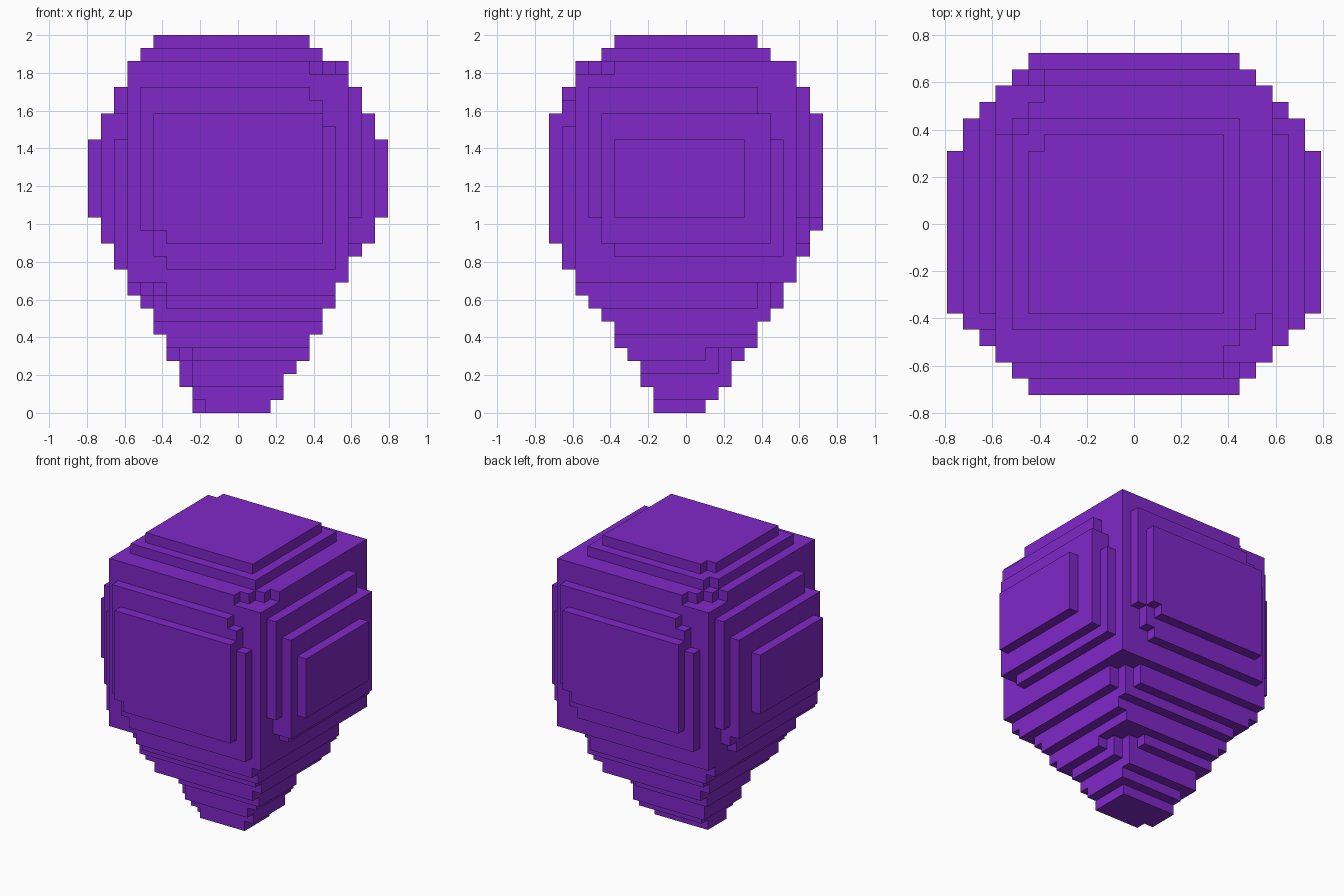
import bpy, bmesh

if "Cube" in bpy.data.objects:
    bpy.data.objects.remove(bpy.data.objects["Cube"])

U = 2 / 29          # edge of one block
cells = set()


def fill(x0, x1, y0, y1, z0, z1):
    """Fill an inclusive range of blocks."""
    cells.update((x, y, z) for x in range(x0, x1 + 1)
                 for y in range(y0, y1 + 1) for z in range(z0, z1 + 1))


def carve_corner(z, cx, cy, n):
    """Remove a stair-stepped triangle from a layer corner at (cx, cy)."""
    sx, sy = (1 if cx > 0 else -1), (1 if cy > 0 else -1)
    for i in range(n):
        for j in range(n - i):
            cells.discard((cx - sx * i, cy - sy * j, z))


# tapered foot: z, x range, y range
for z, x0, x1, y0, y1 in [
        (0, -3, 2, -2, 1), (1, -3, 3, -2, 2), (2, -4, 3, -3, 3),
        (3, -4, 4, -3, 3), (4, -5, 5, -4, 4), (5, -5, 5, -5, 5),
        (6, -6, 6, -5, 5), (7, -6, 6, -6, 6), (8, -7, 7, -7, 7),
        (9, -8, 7, -8, 7)]:
    fill(x0, x1, y0, y1, z, z)
for z, cx, cy, n in [(0, -3, -2, 1), (2, -4, -3, 1), (3, -4, -3, 1),
                     (3, 4, 3, 1), (4, -5, -4, 2), (4, 5, 4, 3),
                     (8, -7, -7, 2), (8, 7, 7, 2), (9, -8, -8, 3),
                     (9, 7, 7, 2)]:
    carve_corner(z, cx, cy, n)

# main block and stepped top
fill(-8, 8, -8, 8, 10, 26)
fill(-7, 6, -6, 6, 27, 27)
fill(-6, 5, -5, 5, 28, 28)
carve_corner(26, 8, -8, 3)
carve_corner(26, -8, 8, 3)
carve_corner(27, -7, 6, 1)
carve_corner(28, -6, 5, 1)

# stepped plates on the four sides
for s in (-1, 1):
    low = 11 if s < 0 else 12
    # front and back
    y9, y10 = 9 * s, 10 * s
    fill(-7, 7, y9, y9, low, 24)
    fill(-6, 6, y10, y10, low + 2, 22)
    for z in range(low, low + 3):
        cells.discard((7 * s, y9, z))
    for z in (22, 23, 24):
        cells.discard((-7 * s, y9, z))
    cells.discard((6 * s, y9, low))
    cells.discard((-6 * s, y9, 24))
    cells.discard((6 * s, y10, low + 2))
    # right and left
    x9 = 9 * s
    fill(x9, x9, -7, 7, low, 24)
    fill(10 * s, 10 * s, -6, 6, 13, 22)
    fill(11 * s, 11 * s, -5, 4, 15, 20)
    for z in range(low, low + 3):
        cells.discard((x9, -7 * s, z))
    for z in range(21, 25):
        cells.discard((x9, 7 * s, z))
    cells.discard((x9, -6 * s, low))
    for z in (23, 24):
        cells.discard((x9, 6 * s, z))

# skin: one quad for every exposed block side
bm = bmesh.new()
verts = {}


def vert(p):
    if p not in verts:
        verts[p] = bm.verts.new(((p[0] - .5) * U, (p[1] - .5) * U, p[2] * U))
    return verts[p]


for c in sorted(cells):
    for a in range(3):
        for d in (0, 1):
            n = list(c)
            n[a] += 2 * d - 1
            if tuple(n) in cells:
                continue
            quad = []
            for u, v in ((0, 0), (1, 0), (1, 1), (0, 1)):
                p = list(c)
                p[a] += d
                p[(a + 1) % 3] += u
                p[(a + 2) % 3] += v
                quad.append(vert(tuple(p)))
            bm.faces.new(quad if d else quad[::-1])

mesh = bpy.data.meshes.new("blocky_body")
bm.to_mesh(mesh)
bm.free()
body = bpy.data.objects.new("blocky_body", mesh)
bpy.context.collection.objects.link(body)

mat = bpy.data.materials.new("purple")
mat.diffuse_color = (0.216, 0.021, 0.578, 1)
mat.use_nodes = True
mat.node_tree.nodes["Principled BSDF"].inputs["Base Color"].default_value = mat.diffuse_color
mesh.materials.append(mat)
